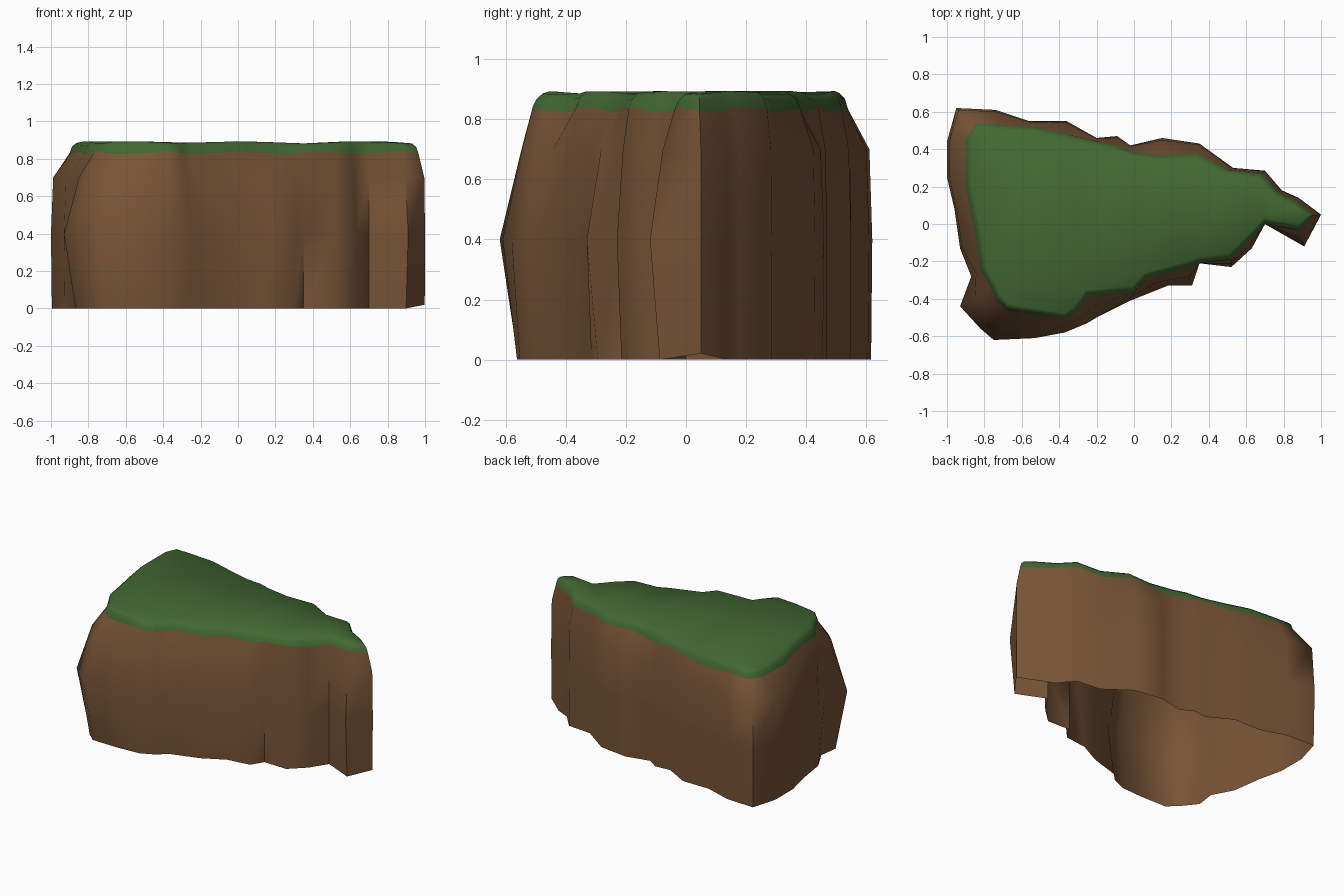
import bpy, bmesh, math
from mathutils import Vector

if "Cube" in bpy.data.objects:
    bpy.data.objects.remove(bpy.data.objects["Cube"])

# Outline stations, clockwise from the back left:
# widest cliff x, y and grass edge x, y
OUTLINE = [
    (-.95, .62, -.84, .54), (-.74, .61, -.72, .53), (-.56, .55, -.53, .52),
    (-.36, .55, -.36, .48), (-.20, .46, -.20, .44), (-.09, .47, -.09, .42),
    (-.02, .42, 0, .385), (.15, .46, .15, .365), (.35, .43, .34, .38),
    (.53, .30, .50, .29), (.70, .285, .68, .27), (.79, .18, .77, .17),
    (.88, .14, .87, .12), (1, .05, .965, .045), (.91, -.12, .88, -.035),
    (.70, 0, .70, 0), (.63, -.13, .61, -.10), (.52, -.23, .52, -.19),
    (.35, -.21, .35, -.21), (.31, -.33, .28, -.235), (.18, -.33, .07, -.29),
    (-.02, -.41, 0, -.365), (-.20, -.50, -.25, -.385), (-.25, -.53, -.30, -.47),
    (-.37, -.58, -.37, -.51), (-.53, -.61, -.53, -.485), (-.75, -.62, -.68, -.46),
    (-.82, -.56, -.74, -.40), (-.93, -.44, -.77, -.33), (-.87, -.28, -.82, -.25),
    (-.93, -.13, -.84, -.10), (-.96, .08, -.87, .05), (-1, .25, -.90, .20),
    (-1, .44, -.90, .45)]
N = len(OUTLINE)


def material(name, rgb):
    m = bpy.data.materials.new(name)
    m.diffuse_color = (*rgb, 1)
    m.use_nodes = True
    m.node_tree.nodes["Principled BSDF"].inputs["Base Color"].default_value = m.diffuse_color
    return m


def loft(name, rings, mat, cap=False):
    bm = bmesh.new()
    vs = [[bm.verts.new(p) for p in r] for r in rings]
    for lo, hi in zip(vs, vs[1:]):
        for i in range(N):
            j = (i + 1) % N
            bm.faces.new((lo[j], lo[i], hi[i], hi[j]))
    if cap:
        top = bm.faces.new(vs[-1][::-1])
        bmesh.ops.triangulate(bm, faces=[top])
    me = bpy.data.meshes.new(name)
    bm.to_mesh(me)
    bm.free()
    ob = bpy.data.objects.new(name, me)
    bpy.context.collection.objects.link(ob)
    me.materials.append(mat)
    bpy.context.view_layer.objects.active = ob
    bpy.ops.object.select_all(action='DESELECT')
    ob.select_set(True)
    bpy.ops.object.shade_smooth_by_angle(angle=math.radians(70))
    return ob


def rim_z(i):
    return .832 + .01 * math.sin(i * 1.9)


def wall_ring(z, front, back):
    # blend from the grass edge (0) to the widest outline (1)
    ring = []
    for i, (ox, oy, gx, gy) in enumerate(OUTLINE):
        t = back if oy > 0.03 or i > 29 else front
        ring.append(Vector((gx + (ox - gx) * t, gy + (oy - gy) * t,
                            rim_z(i) if z is None else z)))
    return ring


def inset(ring, d, z):
    out = []
    for i, p in enumerate(ring):
        t = (ring[(i + 1) % N] - ring[i - 1]).xy.normalized()
        q = p.xy - Vector((-t.y, t.x)) * d
        out.append(Vector((q.x, q.y, z + .006 * math.sin(i * 1.3))))
    return out


# cliff walls, open underneath
rim = wall_ring(None, 0, 0)
base = wall_ring(0, .62, .95)
base[13].z = .02
loft("cliff_wall", [base, wall_ring(.4, 1, 1), wall_ring(.7, .5, .88), rim],
     material("earth", (.19, .09, .038)))

# grass covering with a rounded lip
loft("grass_top", [rim, inset(rim, .012, .868), inset(rim, .034, .888)],
     material("grass", (.055, .14, .033)), cap=True)
